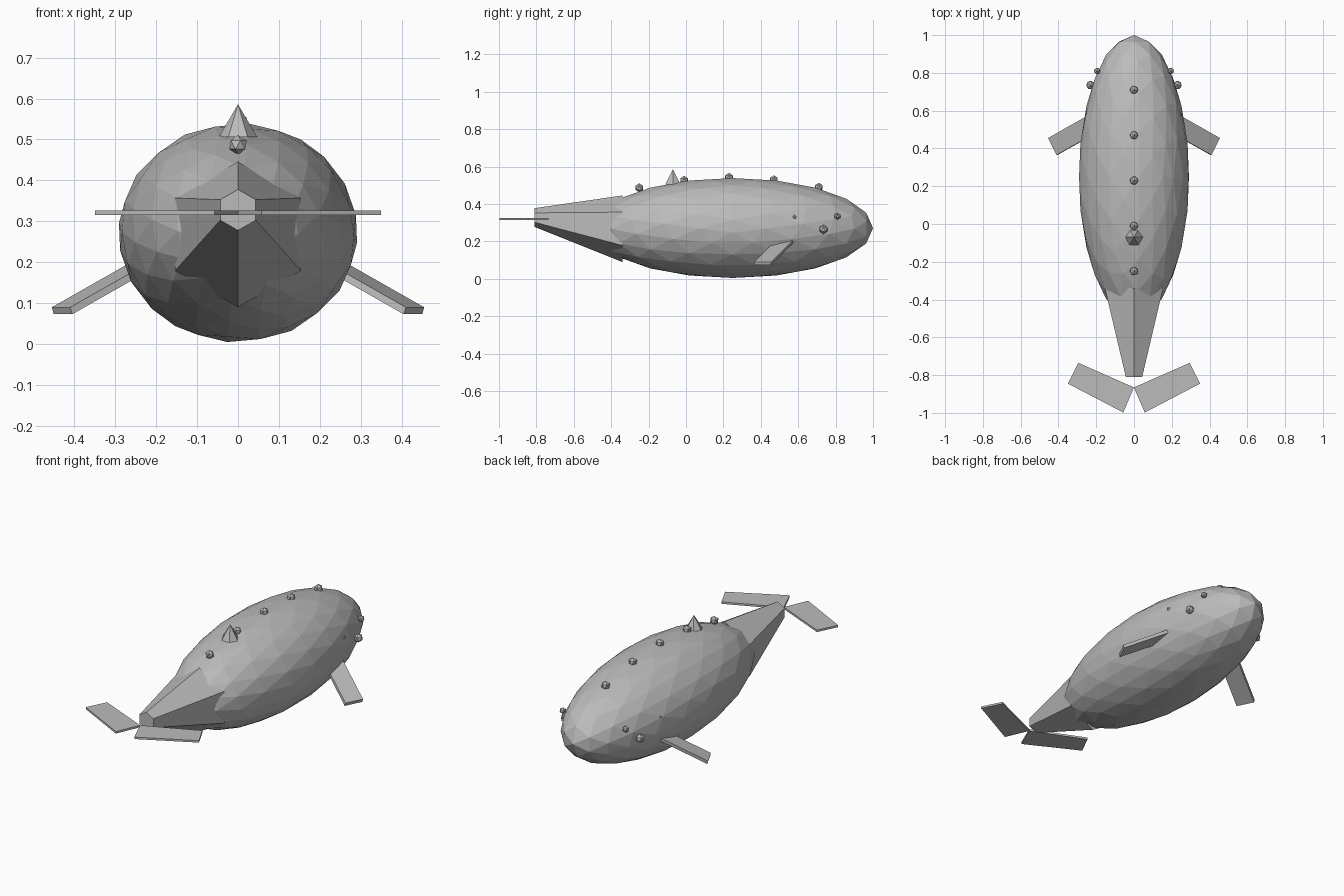
import bpy, bmesh, math
from mathutils import Matrix, Vector

if "Cube" in bpy.data.objects:
    bpy.data.objects.remove(bpy.data.objects["Cube"])

grey = bpy.data.materials.new("grey")
grey.diffuse_color = (0.5, 0.5, 0.5, 1)
grey.use_nodes = True
grey.node_tree.nodes["Principled BSDF"].inputs["Base Color"].default_value = grey.diffuse_color


def finish(name, bm):
    bmesh.ops.recalc_face_normals(bm, faces=bm.faces)
    mesh = bpy.data.meshes.new(name)
    bm.to_mesh(mesh)
    bm.free()
    mesh.materials.append(grey)
    obj = bpy.data.objects.new(name, mesh)
    bpy.context.collection.objects.link(obj)
    return obj


def ball(name, loc, scale, sub, turn=0.0):
    m = (Matrix.Translation(loc) @ Matrix.Diagonal((*scale, 1))
         @ Matrix.Rotation(turn, 4, 'Y'))
    bm = bmesh.new()
    bmesh.ops.create_icosphere(bm, subdivisions=sub, radius=1, matrix=m)
    return finish(name, bm)


def loft(name, a, b):
    """Closed solid between two matching loops."""
    bm = bmesh.new()
    va, vb = [bm.verts.new(p) for p in a], [bm.verts.new(p) for p in b]
    bm.faces.new(va)
    bm.faces.new(vb)
    n = len(va)
    for i in range(n):
        j = (i + 1) % n
        bm.faces.new((va[i], va[j], vb[j], vb[i]))
    return finish(name, bm)


def hexagon(y, z, r):
    return [(r * math.sin(i * math.pi / 3), y, z + r * math.cos(i * math.pi / 3))
            for i in range(6)]


# Faceted body
ball("body", (0, 0.25, 0.272), (0.292, 0.75, 0.268), 3, math.radians(31.717))

# Tapered tail
loft("tail", hexagon(-0.34, 0.268, 0.178), hexagon(-0.81, 0.328, 0.05))

for s, side in ((1, "right"), (-1, "left")):
    # Flat tail flukes
    plan = [(0.0, -0.865), (0.295, -0.735), (0.35, -0.845), (0.057, -0.998)]
    loft("tail_fluke_" + side,
         [(s * x, y, 0.315) for x, y in plan],
         [(s * x, y, 0.326) for x, y in plan])

    # Side fins, slanting down and back
    tip = [Vector(p) for p in ((0.405, 0.365, 0.073), (0.45, 0.455, 0.073),
                               (0.455, 0.455, 0.090), (0.41, 0.365, 0.090))]
    root = [p + Vector((-0.22, 0.125, 0.125)) for p in tip]
    loft("side_fin_" + side,
         [(s * p.x, p.y, p.z) for p in tip],
         [(s * p.x, p.y, p.z) for p in root])

    # Knobs on the face
    ball("cheek_knob_" + side, (s * 0.23, 0.735, 0.265), (0.025,) * 3, 1)
    ball("brow_knob_" + side, (s * 0.195, 0.81, 0.335), (0.018,) * 3, 1)
    ball("eye_knob_" + side, (s * 0.245, 0.58, 0.33), (0.012,) * 3, 1)

# Row of knobs along the back
for i, (y, z) in enumerate(((-0.25, 0.487), (-0.01, 0.527), (0.23, 0.543),
                            (0.47, 0.53), (0.71, 0.49))):
    ball("back_knob_%d" % (i + 1), (0, y, z), (0.024,) * 3, 1)

# Pointed back spike
bm = bmesh.new()
bmesh.ops.create_cone(bm, cap_ends=True, segments=6, radius1=0.047, radius2=0,
                      depth=0.08, matrix=Matrix.Translation((0, -0.07, 0.546))
                      @ Matrix.Rotation(math.pi / 6, 4, 'Z'))
finish("back_spike", bm)
